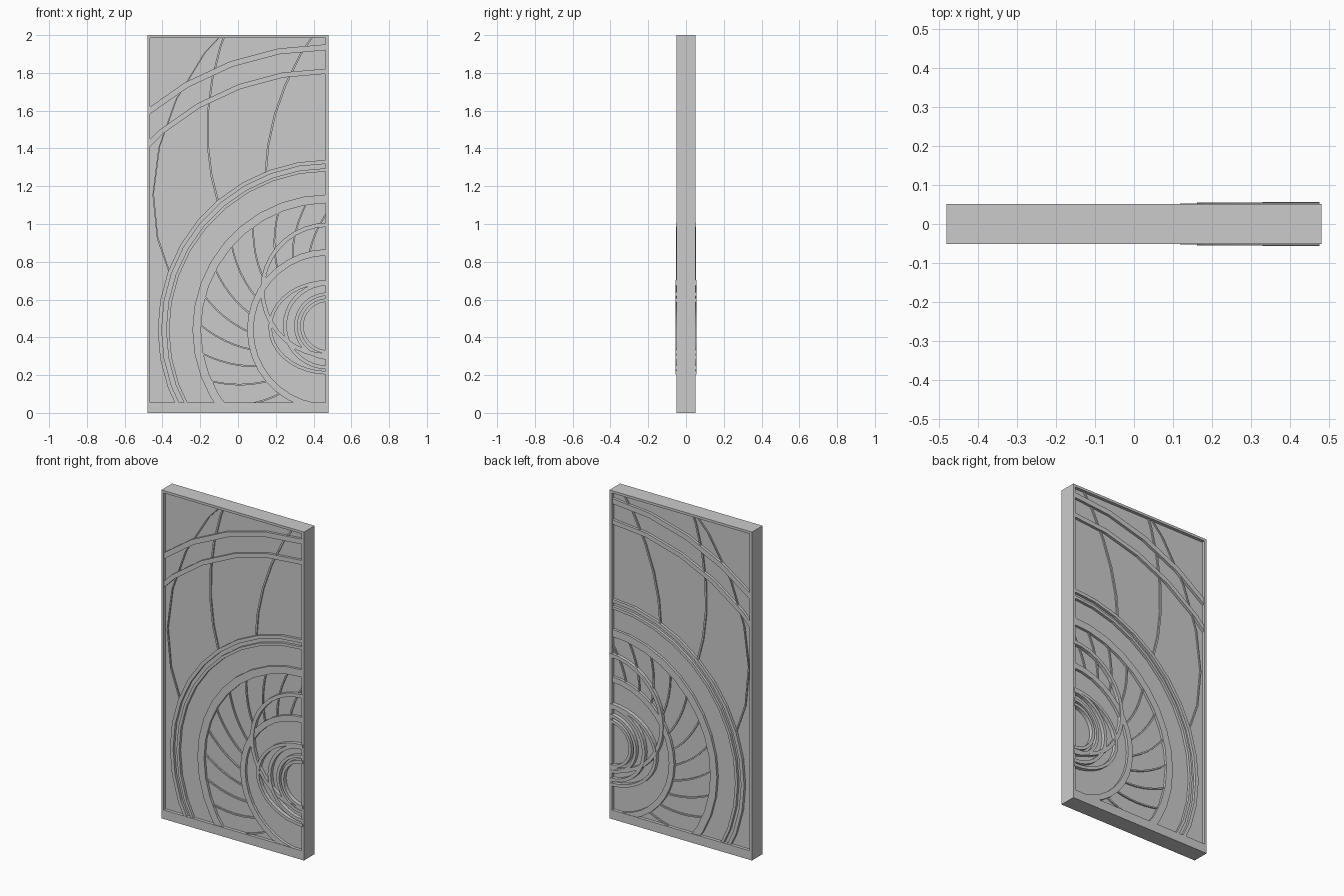
import bpy, bmesh, math
from mathutils import Vector

if "Cube" in bpy.data.objects:
    bpy.data.objects.remove(bpy.data.objects["Cube"])

CX, CZ = 0.475, 0.44            # shared centre of the concentric tracery
X0, X1, Z0, Z1 = -0.465, 0.463, 0.055, 1.985   # opening inside the frame


def finish(name, bm):
    bmesh.ops.recalc_face_normals(bm, faces=bm.faces)
    me = bpy.data.meshes.new(name)
    bm.to_mesh(me)
    bm.free()
    ob = bpy.data.objects.new(name, me)
    bpy.context.collection.objects.link(ob)
    return ob


def box(name, x0, x1, z0, z1, h):
    bm = bmesh.new()
    bmesh.ops.create_cube(bm, size=1)
    for v in bm.verts:
        v.co = Vector(((x0 + x1) / 2 + v.co.x * (x1 - x0), v.co.y * 2 * h,
                       (z0 + z1) / 2 + v.co.z * (z1 - z0)))
    return finish(name, bm)


def band(name, outer, inner, h, closed, right=0.475):
    """Solid flat bar between two outlines, clipped to the opening."""
    bm = bmesh.new()
    loops = [[bm.verts.new((x, y, z)) for x, z in pts]
             for pts, y in ((outer, -h), (inner, -h), (inner, h), (outer, h))]
    n = len(outer)
    for i in range(n if closed else n - 1):
        j = (i + 1) % n
        for a in range(4):
            b = (a + 1) % 4
            bm.faces.new((loops[a][i], loops[a][j], loops[b][j], loops[b][i]))
    if not closed:
        for i in (0, n - 1):
            bm.faces.new([l[i] for l in loops])
    for co, no in (((right, 0, 0), (1, 0, 0)), ((X0 - .005, 0, 0), (-1, 0, 0)),
                   ((0, 0, Z1 + .005), (0, 0, 1)), ((0, 0, Z0 - .005), (0, 0, -1))):
        bmesh.ops.bisect_plane(bm, geom=bm.verts[:] + bm.edges[:] + bm.faces[:],
                               plane_co=co, plane_no=no, clear_outer=True)
        bmesh.ops.holes_fill(bm, edges=[e for e in bm.edges if e.is_boundary])
    return finish(name, bm)


def ring(name, rx, width, h, cz=CZ, rz=None, sides=36):
    rz = rz or rx
    outlines = []
    for d in (0, width):
        outlines.append([(CX + (rx - d) * math.cos(2 * math.pi * i / sides),
                          cz + (rz - d) * math.sin(2 * math.pi * i / sides))
                         for i in range(sides)])
    return band(name, outlines[0], outlines[1], h, True)


def rib(name, r0, r1, ang, twist, width, h, steps=6):
    """Curved spoke: angle measured from straight up towards the left."""
    left, right = [], []
    for i in range(steps + 1):
        r = r0 + (r1 - r0) * i / steps
        a = math.radians(ang - twist * (r - r0))
        x, z = CX - r * math.sin(a), CZ + r * math.cos(a)
        wx, wz = math.cos(a) * width / 2, math.sin(a) * width / 2
        left.append((x - wx, z - wz))
        right.append((x + wx, z + wz))
    return band(name, left, right, h, False, 0.47)


# Frame and recessed panel
box("left_stile", -0.48, X0, 0, 2, 0.051)
box("right_stile", X1, 0.48, 0, 2, 0.051)
box("top_rail", X0, X1, Z1, 2, 0.051)
box("bottom_rail", X0, X1, 0, Z0, 0.051)
box("panel", X0 - .005, X1 + .005, Z0 - .005, Z1 + .005, 0.032)

# Large concentric arcs: radius, bar width, half depth
for i, (r, w, h) in enumerate([(1.512, .031, .048), (1.383, .027, .048),
                               (.90, .021, .048), (.856, .017, .048),
                               (.716, .045, .047), (.427, .034, .048)]):
    ring(f"outer_arc_{i}", r, w, h)

# Raised inner rings
ring("offset_ring", .357, .022, .0525, cz=.65)
ring("oval_ring", .314, .018, .0555, cz=.453, rz=.25)
ring("crescent_ring", .237, .02, .0545, cz=.462, rz=.232)
ring("middle_ring", .178, .018, .0550, cz=.46)
ring("hub_ring", .146, .018, .0565, cz=.46)

# Long curved ribs in the upper field
for i, a in enumerate((22, 41, 71)):
    rib(f"long_rib_{i}", .88, 1.75, a, 28 if i < 2 else 65, .012, .040)

# Short fan ribs between the two inner arcs
for i in range(13):
    rib(f"fan_rib_{i}", .41, .69, 14 + 13 * i, 65, .010, .040)
